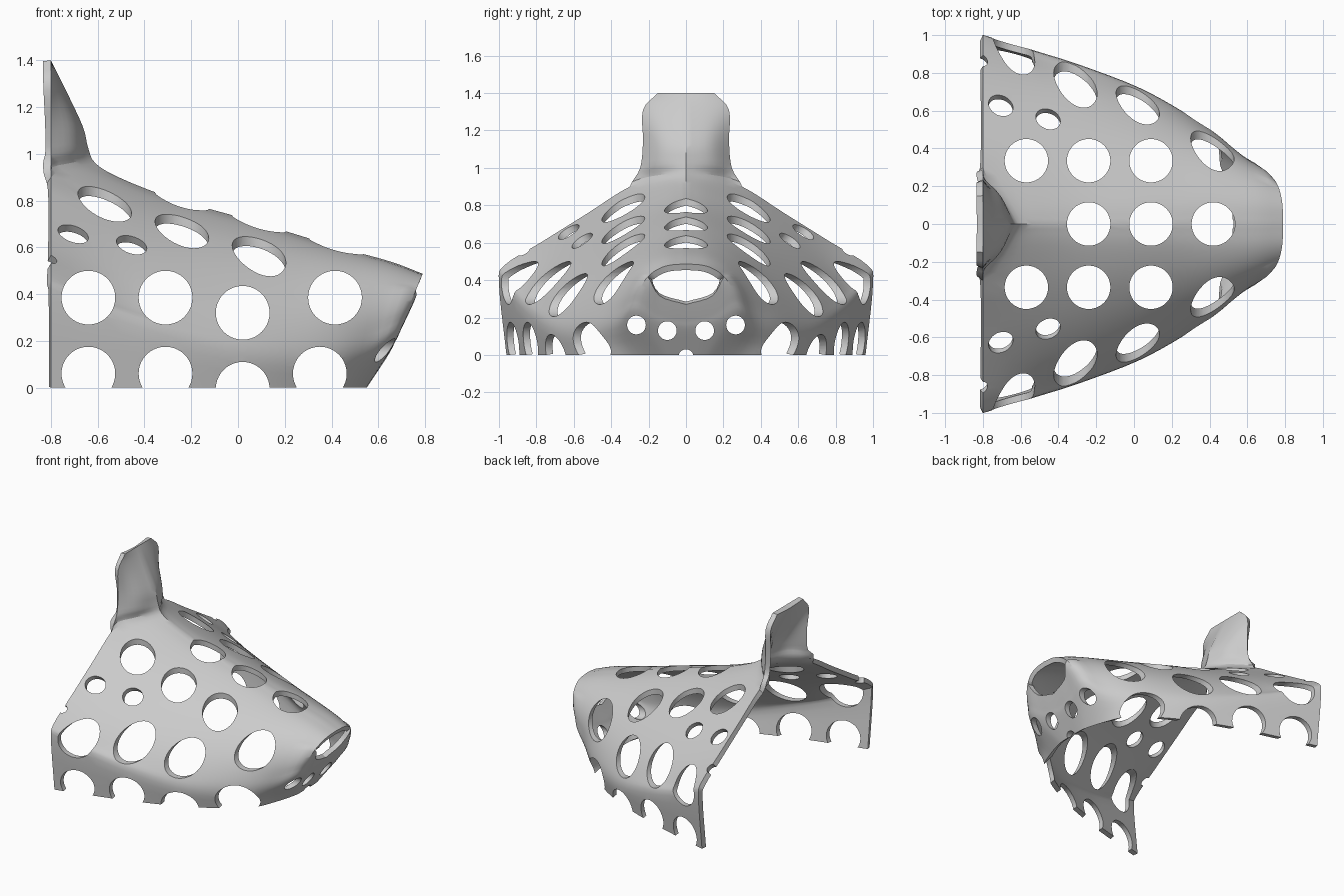
import bpy
from math import sin, cos, radians
from mathutils import Vector

cube = bpy.data.objects.get("Cube")
if cube:
    bpy.data.objects.remove(cube)

STEPS = 4
ROWS = 8      # rim, crease, then arc points up to the ridge


def spline(points, steps):
    """Smooth resampling that leaves gaps where control points are missing."""
    out = []
    last = len(points) - 1
    for k in range(last):
        b, c = points[k], points[k + 1]
        out.append(b)
        if b is None or c is None:
            out += [None] * (steps - 1)
            continue
        a = points[k - 1] if k > 0 and points[k - 1] else 2 * b - c
        d = points[k + 2] if k + 2 <= last and points[k + 2] else 2 * c - b
        for s in range(1, steps):
            t = s / steps
            out.append(0.5 * (2 * b + (c - a) * t
                              + (2 * a - 5 * b + 4 * c - d) * t ** 2
                              + (3 * b - a - 3 * c + d) * t ** 3))
    return out + [points[last]]


def section(x, rim, width, crease, top, power, slant=0):
    """Half cross-section: lower wall, then a superellipse arc to the ridge."""
    column = [Vector((x, rim, 0))]
    for k in range(ROWS - 1):
        angle = radians(15 * k)
        y = width * max(cos(angle), 0) ** (2 / power)
        z = crease + (top - crease) * sin(angle) ** (2 / power)
        column.append(Vector((x + slant * (z / top) ** 0.8, y, z)))
    column[-1].y = 0
    return column


def partial(points, start=0):
    """Column that only covers some of the rows."""
    column = [None] * ROWS
    for k, p in enumerate(points):
        column[start + k] = Vector(p)
    return column


# Upright strap, from its tip down to the back edge
columns = [
    partial([(-.8, .15, 1.4), (-.8, .08, 1.4), (-.8, 0, 1.4)], 5),
    partial([(-.8, .23, 1.31), (-.765, .12, 1.29), (-.745, 0, 1.29)], 5),
    partial([(-.8, .23, 1.14), (-.71, .13, 1.13), (-.665, 0, 1.12)], 5),
    partial([(-.8, .245, 1), (-.7, .14, 1.02), (-.642, 0, 1.03)], 5),
]
# Back edge
columns.append(partial([(-.8, .96, 0), (-.8, 1, .38), (-.8, .97, .48), (-.8, .77, .605),
                        (-.8, .53, .755), (-.8, .3, .9), (-.69, .13, .945), (-.61, 0, .96)]))
# Body, tapering to the slanted nose
columns += [
    section(-.5, .88, .91, .285, .895, 1.3),
    section(-.28, .815, .84, .215, .81, 1.4),
    section(.02, .70, .725, .14, .725, 1.5),
    section(.25, .575, .6, .12, .655, 1.65),
    section(.43, .43, .48, .13, .6, 1.9),
    section(.5, .28, .365, .14, .54, 2.2, .15),
    section(.54, .15, .27, .2, .487, 2.5, .25),
]
# Nose wall under the opening
for spread, heights in ((.14, (0, .15, .21, .265, .315)), (0, (0, .13, .18, .23, .27))):
    columns.append(partial([(.55 + .25 * (z / .487) ** .8, spread * (.6 if z == 0 else 1), z)
                            for z in heights]))

fine = [spline(c, STEPS) for c in columns]
grid = [spline([c[r] for c in fine], STEPS) for r in range(len(fine[0]))]

verts, index = [], {}
for i, row in enumerate(grid):
    for j, p in enumerate(row):
        if p is not None:
            index[i, j] = len(verts)
            verts.append((max(p.x, -.8), max(p.y, 0), max(p.z, 0)))
faces = []
for i, j in index:
    quad = [(i, j), (i + 1, j), (i + 1, j + 1), (i, j + 1)]
    if all(q in index for q in quad):
        faces.append([index[q] for q in quad])

mesh = bpy.data.meshes.new("perforated_shell")
mesh.from_pydata(verts, [], faces)
shell = bpy.data.objects.new("perforated_shell", mesh)
bpy.context.collection.objects.link(shell)
bpy.context.view_layer.objects.active = shell


def apply(kind, **settings):
    mod = shell.modifiers.new(kind.lower(), kind)
    for key, value in settings.items():
        setattr(mod, key, value)
    bpy.ops.object.modifier_apply(modifier=mod.name)


apply('MIRROR', use_axis=(False, True, False), use_clip=True, merge_threshold=0.001)
apply('SOLIDIFY', thickness=0.035, offset=-1)


def drill(center, direction, radius, length):
    """Cut one round hole through the shell."""
    rotation = Vector(direction).to_track_quat('Z', 'Y').to_euler()
    bpy.ops.mesh.primitive_cylinder_add(vertices=40, radius=radius, depth=length,
                                        location=center, rotation=rotation)
    cutter = bpy.context.object
    cutter.hide_render = True
    bpy.context.view_layer.objects.active = shell
    apply('BOOLEAN', operation='DIFFERENCE', solver='EXACT', object=cutter)
    bpy.data.objects.remove(cutter)


HOLE = 0.115
# Side holes and the notches along the rim
for x, z in ((-.64, .385), (-.31, .385), (.02, .32), (.415, .385),
             (-.64, .06), (-.31, .06), (.02, -.005), (.35, .06)):
    drill((x, 0, z), (0, 1, 0), HOLE, 2.4)
# Ridge holes
for x in (-.24, .09, .42):
    drill((x, 0, .7), (0, 0, 1), HOLE, .6)
# Paired holes
for side in (-1, 1):
    for x in (-.57, -.24, .09):
        drill((x, side * .335, .7), (0, 0, 1), HOLE, .7)
    for x, y, z, r in ((-.705, .61, .635), (-.455, .54, .59), (-.81, .85, .53)) and (
            (-.705, .61, .635, .065), (-.455, .54, .59, .065), (-.81, .85, .53, .035)):
        drill((x, side * y, z), (0, side * .6, .8), r, .3)
    for y, z in ((.265, .16), (.1, .13)):
        drill((.65, side * y, z), (1, 0, 0), .05, .5)
# Small notch at the front of the rim
drill((.6, 0, -.01), (1, 0, 0), .04, .4)

# Colour and shading
grey = bpy.data.materials.new("light_grey")
grey.use_nodes = True
color = (.6, .6, .6, 1)
grey.diffuse_color = color
grey.node_tree.nodes["Principled BSDF"].inputs["Base Color"].default_value = color
shell.data.materials.clear()
shell.data.materials.append(grey)
for poly in shell.data.polygons:
    poly.material_index = 0
bpy.ops.object.select_all(action='DESELECT')
shell.select_set(True)
bpy.context.view_layer.objects.active = shell
bpy.ops.object.shade_smooth_by_angle(angle=radians(30))
